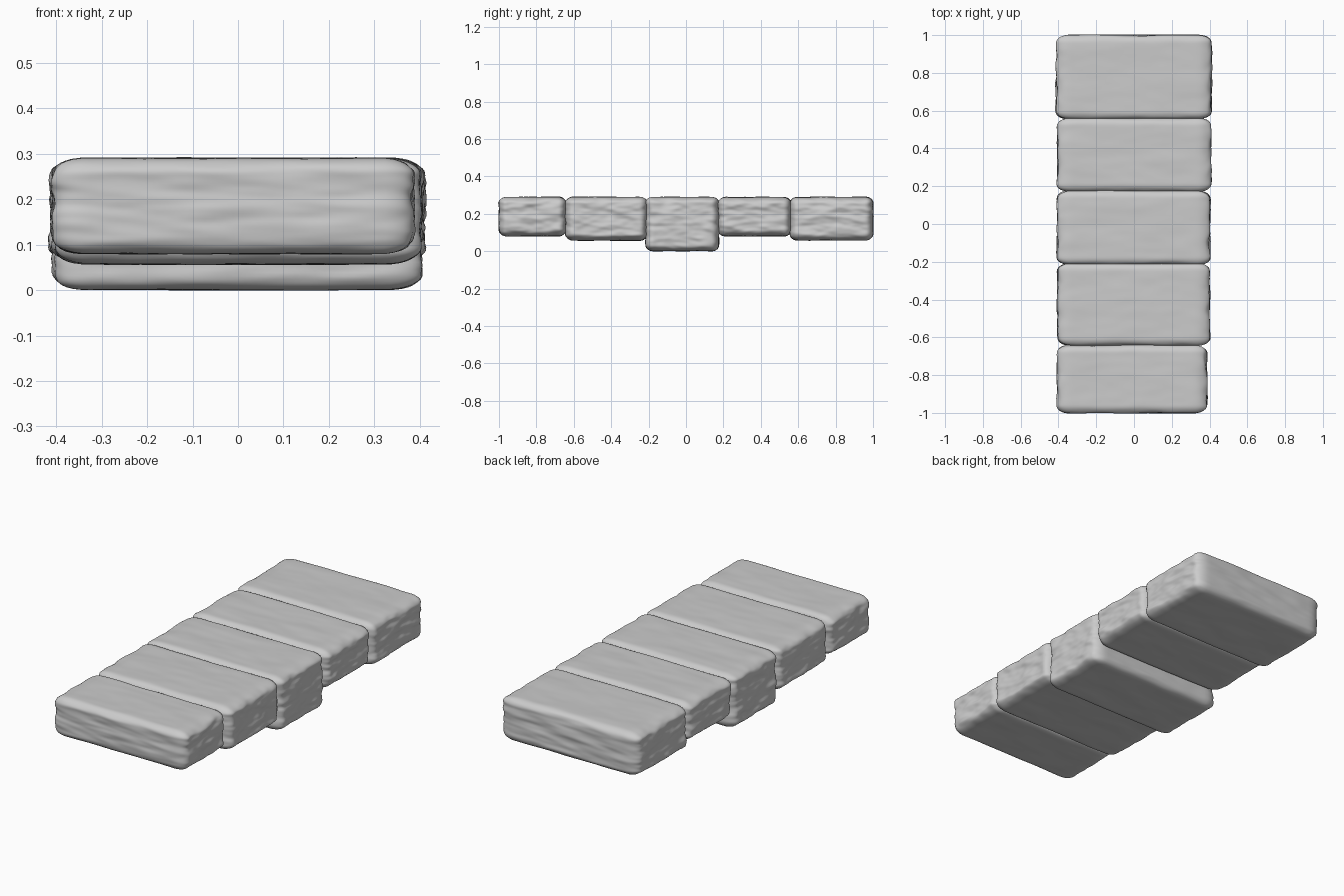
import bpy, bmesh
from mathutils import Vector, noise

if "Cube" in bpy.data.objects:
    bpy.data.objects.remove(bpy.data.objects["Cube"])

TOP = 0.291
RADIUS = Vector((0.075, 0.042, 0.036))   # softer rounding along the length of each block


def stone_block(name, x0, x1, y0, y1, z0, seed):
    """Rounded, slightly weathered stone block filling the given bounds."""
    lo, hi = Vector((x0, y0, z0)), Vector((x1, y1, TOP))
    centre, half = (lo + hi) / 2, (hi - lo) / 2
    bm = bmesh.new()
    bmesh.ops.create_cube(bm, size=2)
    bmesh.ops.subdivide_edges(bm, edges=bm.edges[:], cuts=37, use_grid_fill=True)
    offset = Vector((seed * 7.3, seed * 3.1, seed * 5.7))
    for v in bm.verts:
        p = Vector([v.co[i] * half[i] for i in range(3)])
        core = Vector([max(-half[i] + RADIUS[i], min(half[i] - RADIUS[i], p[i])) for i in range(3)])
        d = Vector([(p[i] - core[i]) / RADIUS[i] for i in range(3)]).normalized()
        p = core + Vector([d[i] * RADIUS[i] for i in range(3)])
        # chiselled horizontal streaks, strongest on the side walls
        q = Vector((p.x * 5, p.y * 11, p.z * 26)) + offset
        n = noise.noise(q) + 0.4 * noise.noise(q * 2)
        for i, amp in enumerate((0.009, 0.005, 0.0025)):
            p[i] += d[i] * amp * (n - 0.35)
        v.co = p + centre
    mesh = bpy.data.meshes.new(name)
    bm.to_mesh(mesh)
    bm.free()
    mesh.shade_smooth()
    obj = bpy.data.objects.new(name, mesh)
    bpy.context.collection.objects.link(obj)


# Row of blocks, front to back, level on top; the middle one reaches the ground
stone_block("front_block", -0.408, 0.388, -1.002, -0.640, 0.079, 1)
stone_block("front_inner_block", -0.408, 0.402, -0.646, -0.206, 0.056, 2)
stone_block("middle_keystone", -0.408, 0.404, -0.218, 0.179, 0.0, 3)
stone_block("back_inner_block", -0.408, 0.408, 0.170, 0.563, 0.079, 4)
stone_block("back_block", -0.413, 0.412, 0.554, 1.002, 0.057, 5)
